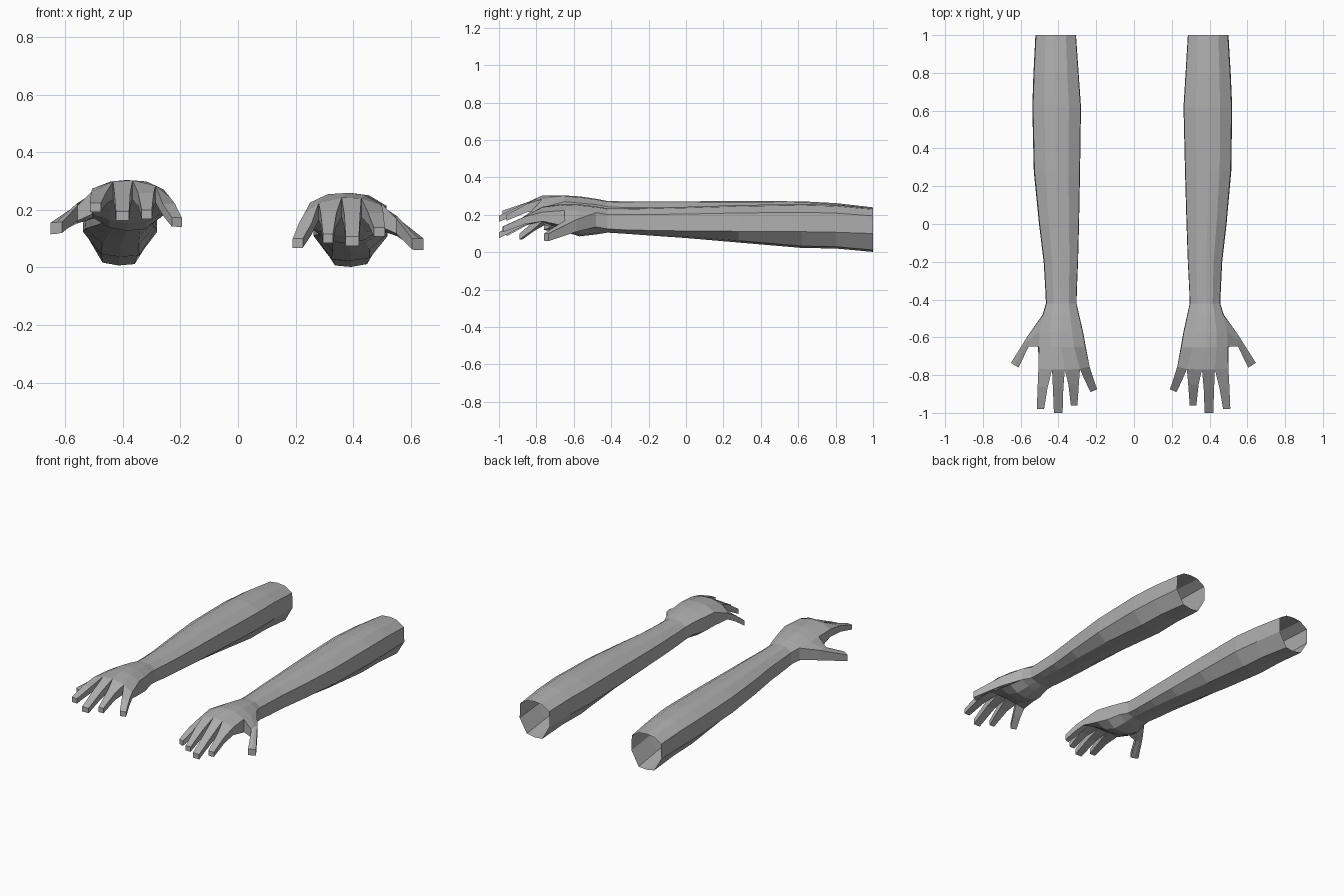
import bpy, bmesh
from mathutils import Vector

if "Cube" in bpy.data.objects:
    bpy.data.objects.remove(bpy.data.objects["Cube"])

skin = bpy.data.materials.new("grey_skin")
skin.diffuse_color = (0.42, 0.42, 0.42, 1)
skin.use_nodes = True
skin.node_tree.nodes["Principled BSDF"].inputs["Base Color"].default_value = skin.diffuse_color

# Forearm sections: y, x min, x max, bottom z, widest z, top z
ARM = [(1.0, .285, .50, .002, .10, .235), (.8, .273, .512, .02, .107, .253),
       (.62, .262, .52, .023, .11, .258), (.28, .27, .515, .052, .112, .252),
       (0, .278, .49, .076, .114, .243), (-.2, .285, .467, .09, .117, .238),
       (-.34, .292, .46, .10, .12, .235), (-.42, .295, .457, .105, .125, .235)]
# Palm sections: y, x min, x max, bottom z, side z, top z
PALM = [(-.48, .282, .475, .095, .135, .245), (-.57, .262, .495, .085, .13, .256),
        (-.65, .248, .50, .11, .14, .259)]
# Knuckle row, outer hand to thumb side: x, y, top z, bottom z
KNUCKLES = [(.229, -.755, .185, .145), (.28, -.768, .225, .165), (.36, -.77, .243, .175),
            (.428, -.77, .24, .175), (.50, -.765, .215, .165)]
# Finger sections: left x, left y, right x, right y, top z, bottom z
FINGERS = [
    [(.212, -.81, .256, -.825, .155, .115), (.19, -.875, .225, -.89, .10, .068)],
    [(.287, -.85, .342, -.85, .19, .145), (.295, -.96, .33, -.96, .117, .085)],
    [(.369, -.87, .424, -.87, .185, .14), (.374, -1.0, .42, -1.0, .107, .075)],
    [(.452, -.865, .505, -.862, .19, .15), (.472, -.98, .51, -.978, .138, .107)],
]


def section(y, x0, x1, z0, zs, z1):
    """Ten points: five over the top, then five back underneath."""
    c, h, t = (x0 + x1) / 2, (x1 - x0) / 2, z1 - zs
    top = [(-.98, .72), (-.5, .96), (.05, 1), (.5, .95), (.97, .7)]
    pts = [(c + h * u, y, zs + t * v) for u, v in top]
    pts += [(c + h, y, zs), (c + .52 * h, y, z0 + .01), (c, y, z0),
            (c - .52 * h, y, z0 + .005), (c - h, y, zs)]
    return pts


def build_arm(name, side):
    bm = bmesh.new()

    def place(p):
        x, y, z = p
        if side < 0:  # the other arm is raised towards the hand and splayed a little
            x = -(x + .004 + .009 * (y + 1))
            z += .005 + .024 * (1 - y) + max(0, -.65 - y) * .10
        return bm.verts.new((x, y, z))

    def ring(pts):
        return [place(p) for p in pts]

    def bridge(a, b, skip=()):
        n = len(a)
        for i in range(n):
            if i not in skip:
                j = (i + 1) % n
                bm.faces.new((a[i], a[j], b[j], b[i]))

    # Forearm and palm, leaving the thumb root open
    rings = [ring(section(*s)) for s in ARM + PALM]
    knuckles = ring([(x, y, t) for x, y, t, b in KNUCKLES] +
                    [(x, y, b) for x, y, t, b in reversed(KNUCKLES)])
    rings.append(knuckles)
    w = len(ARM)
    for i in range(len(rings) - 1):
        bridge(rings[i], rings[i + 1], (4,) if i in (w, w + 1) else ())

    # Fingers grow out of the knuckle row
    for i, secs in enumerate(FINGERS):
        prev = [knuckles[i], knuckles[i + 1], knuckles[8 - i], knuckles[9 - i]]
        for xl, yl, xr, yr, t, b in secs:
            cur = ring([(xl, yl, t), (xr, yr, t), (xr, yr, b), (xl, yl, b)])
            bridge(prev, cur)
            prev = cur
        bm.faces.new(prev)

    # Thumb grows out of the side of the palm
    a, m, b = rings[w], rings[w + 1], rings[w + 2]
    root = [a[4], m[4], b[4], b[5], m[5], a[5]]
    mid = ring([(.55, -.585, .175), (.553, -.617, .178), (.55, -.648, .17),
                (.55, -.648, .118), (.553, -.617, .108), (.55, -.585, .11)])
    tip = ring([(.645, -.735, .10), (.625, -.748, .10), (.605, -.76, .10),
                (.605, -.76, .062), (.625, -.748, .06), (.645, -.735, .06)])
    bridge(root, mid)
    bridge(mid, tip)
    bm.faces.new(tip)

    bmesh.ops.recalc_face_normals(bm, faces=bm.faces)
    # The open sleeve end can mislead the normals, so check them on the highest face
    bm.normal_update()
    high = max(bm.faces, key=lambda f: f.calc_center_median().z)
    if high.normal.z < 0:
        bmesh.ops.reverse_faces(bm, faces=bm.faces)
    mesh = bpy.data.meshes.new(name)
    bm.to_mesh(mesh)
    bm.free()
    mesh.materials.append(skin)
    bpy.context.collection.objects.link(bpy.data.objects.new(name, mesh))


build_arm("left_arm", 1)
build_arm("right_arm", -1)
